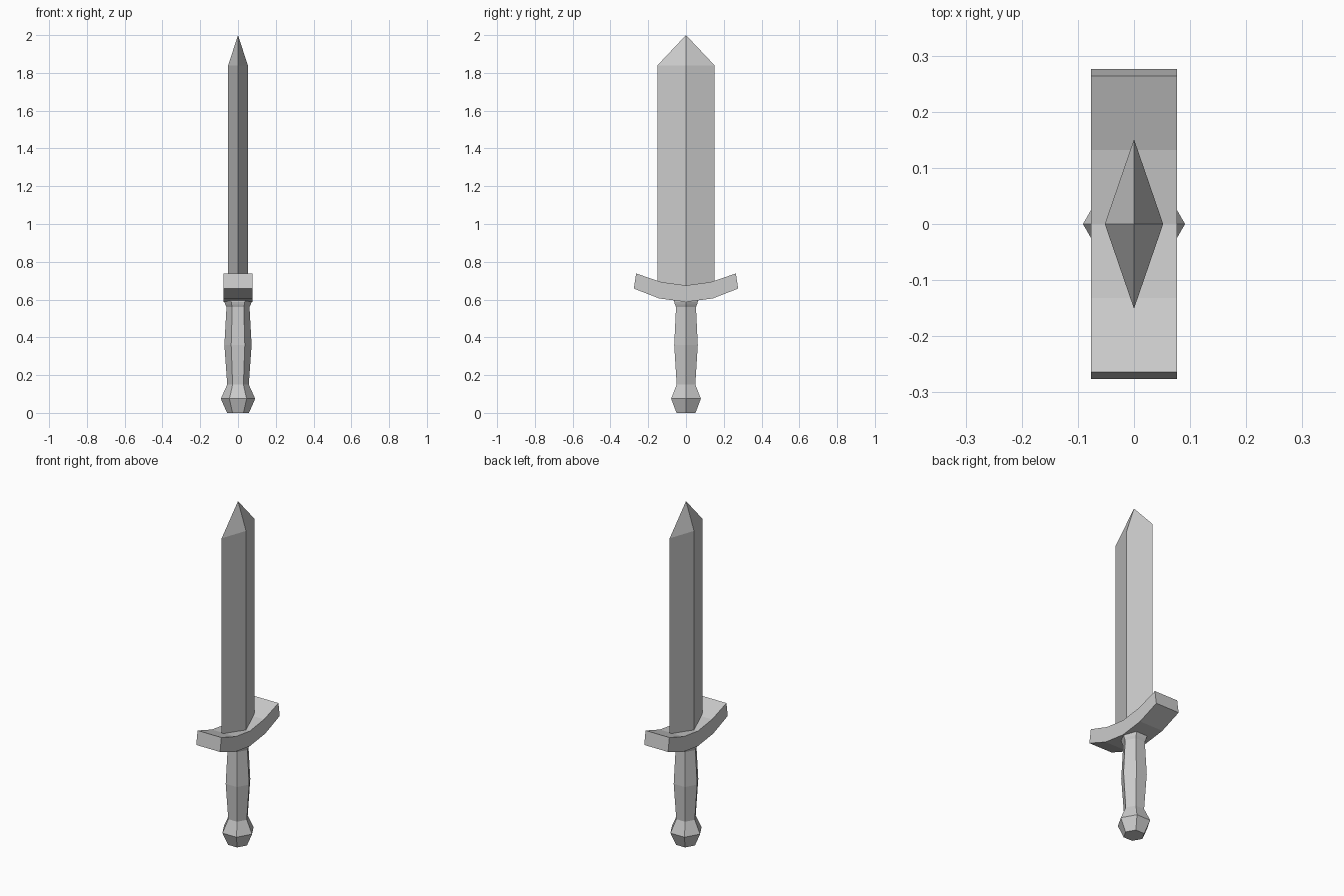
import bpy, bmesh, math

if "Cube" in bpy.data.objects:
    bpy.data.objects.remove(bpy.data.objects["Cube"])


def make_object(name, bm):
    bmesh.ops.recalc_face_normals(bm, faces=bm.faces[:])
    mesh = bpy.data.meshes.new(name)
    bm.to_mesh(mesh)
    bm.free()
    ob = bpy.data.objects.new(name, mesh)
    bpy.context.collection.objects.link(ob)
    return ob


def loft(name, sides, rings):
    """Stack rings of (z, x radius, y radius); a zero radius makes a point."""
    bm = bmesh.new()
    loops = []
    for z, rx, ry in rings:
        if rx == 0:
            loops.append([bm.verts.new((0, 0, z))])
            continue
        angles = [2 * math.pi * i / sides for i in range(sides)]
        loops.append([bm.verts.new((rx * math.cos(a), ry * math.sin(a), z)) for a in angles])
    for low, high in zip(loops, loops[1:]):
        for i in range(sides):
            j = (i + 1) % sides
            if len(high) == 1:
                bm.faces.new((low[i], low[j], high[0]))
            else:
                bm.faces.new((low[i], low[j], high[j], high[i]))
    for loop in (loops[0], loops[-1]):
        if len(loop) > 2:
            bm.faces.new(loop)
    return make_object(name, bm)


# Diamond-section blade with a pointed tip
loft("blade", 4, [(0.64, 0.052, 0.151), (1.84, 0.052, 0.151), (2.0, 0, 0)])

# Six-sided pommel, grip and collar
loft("pommel", 6, [(z, r, r) for z, r in [(0, 0.058), (0.075, 0.091), (0.15, 0.057)]])
loft("grip", 6, [(z, r, r) for z, r in [(0.15, 0.057), (0.36, 0.072), (0.56, 0.061)]])
loft("collar", 6, [(z, r, r) for z, r in [(0.56, 0.061), (0.575, 0.068), (0.588, 0.072), (0.61, 0.072)]])

# Curved guard: half profile of (y, bottom z) and (y, top z), mirrored across y
bottom = [(0, 0.587), (0.142, 0.606), (0.276, 0.658)]
top = [(0, 0.675), (0.132, 0.693), (0.264, 0.738)]


def mirrored(points):
    return [(-y, z) for y, z in reversed(points[1:])] + points


bm = bmesh.new()
sections = []
for (yb, zb), (yt, zt) in zip(mirrored(bottom), mirrored(top)):
    corners = [(-0.077, yb, zb), (0.077, yb, zb), (0.077, yt, zt), (-0.077, yt, zt)]
    sections.append([bm.verts.new(c) for c in corners])
for a, b in zip(sections, sections[1:]):
    for i in range(4):
        j = (i + 1) % 4
        bm.faces.new((a[i], a[j], b[j], b[i]))
bm.faces.new(sections[0])
bm.faces.new(sections[-1])
make_object("guard", bm)
